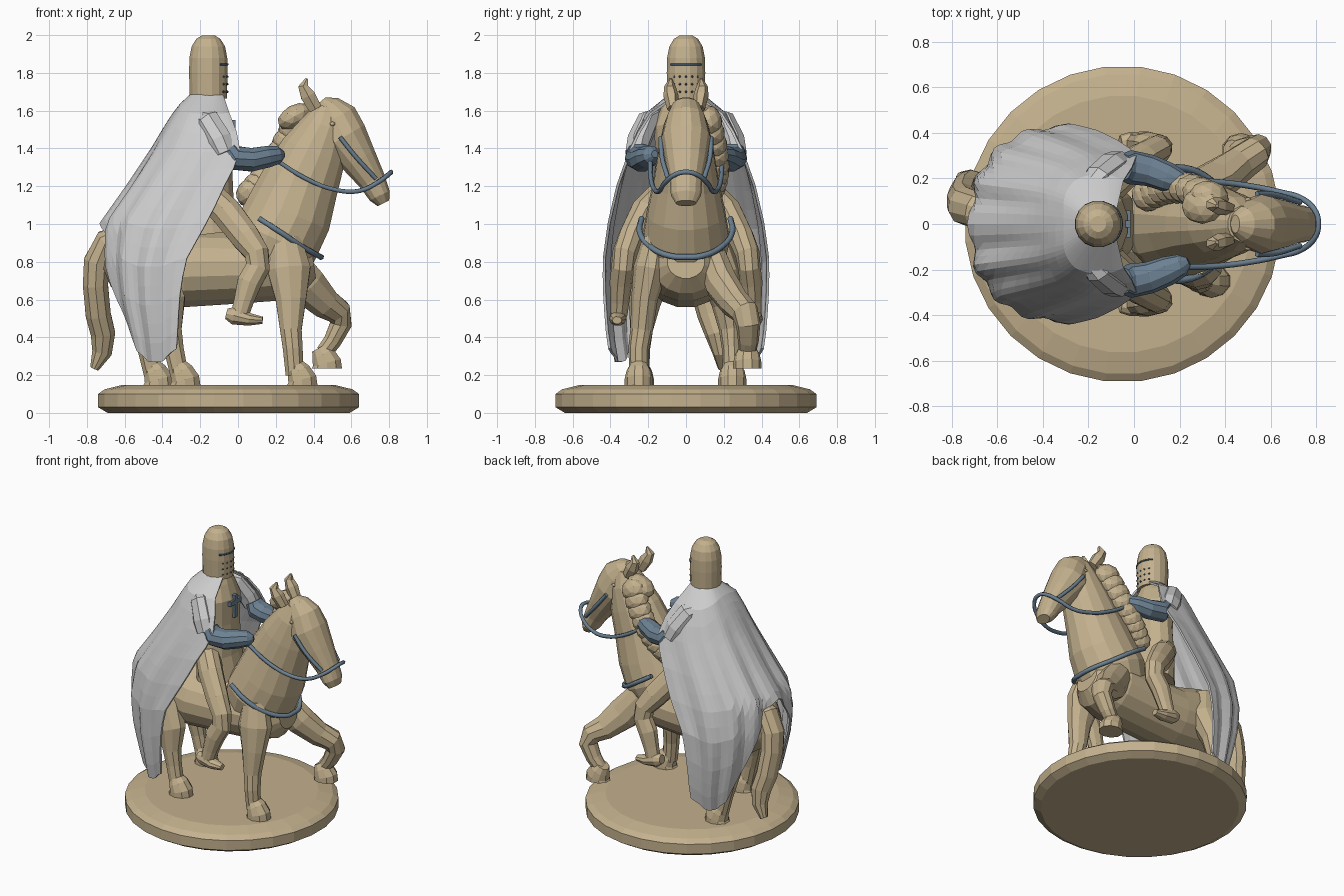
import bpy, bmesh, math
from mathutils import Vector


def material(name, rgb):
    m = bpy.data.materials.new(name)
    m.diffuse_color = (*rgb, 1)
    return m


TAN = material("tan", (0.55, 0.44, 0.27))
STEEL = material("steel_blue", (0.15, 0.22, 0.29))
DARK = material("dark_steel", (0.06, 0.10, 0.14))


def finish(name, bm, mat):
    bmesh.ops.recalc_face_normals(bm, faces=bm.faces)
    me = bpy.data.meshes.new(name)
    bm.to_mesh(me)
    bm.free()
    if mat:
        me.materials.append(mat)
    ob = bpy.data.objects.new(name, me)
    bpy.context.collection.objects.link(ob)
    return ob


def tube(name, secs, mat=TAN, n=10, side=1):
    """Loft of ellipses; section = x, y, z, radius in the xz plane, radius across y."""
    bm = bmesh.new()
    pts = [Vector((s[0], s[1] * side, s[2])) for s in secs]
    rings = []
    for i, s in enumerate(secs):
        t = (pts[min(i + 1, len(pts) - 1)] - pts[max(i - 1, 0)]).normalized()
        across = (Vector((0, 1, 0)) - t * t.y).normalized()
        up = t.cross(across)
        rings.append([bm.verts.new(pts[i] + up * s[3] * math.cos(a) + across * s[4] * math.sin(a))
                      for a in (2 * math.pi * (k + .5) / n for k in range(n))])
    for a, b in zip(rings, rings[1:]):
        for k in range(n):
            bm.faces.new((a[k], a[(k + 1) % n], b[(k + 1) % n], b[k]))
    bm.faces.new(rings[0])
    bm.faces.new(rings[-1])
    return finish(name, bm, mat)


def lathe(name, prof, cx, n, mat=TAN):
    return tube(name, [(cx, 0, z, r, r) for r, z in prof], mat, n)


def strap(name, pts, r=0.013, mat=STEEL):
    cu = bpy.data.curves.new(name, 'CURVE')
    cu.dimensions = '3D'
    cu.bevel_depth = r
    cu.bevel_resolution = 1
    cu.resolution_u = 4
    cu.use_fill_caps = True
    sp = cu.splines.new('BEZIER')
    sp.bezier_points.add(len(pts) - 1)
    for p, co in zip(sp.bezier_points, pts):
        p.co = co
        p.handle_left_type = p.handle_right_type = 'AUTO'
    cu.materials.append(mat)
    ob = bpy.data.objects.new(name, cu)
    bpy.context.collection.objects.link(ob)


def blob(name, co, size, mat=TAN, rot=(0, 0, 0)):
    bm = bmesh.new()
    bmesh.ops.create_icosphere(bm, subdivisions=2, radius=1)
    ob = finish(name, bm, mat)
    ob.location, ob.scale, ob.rotation_euler = co, size, rot


def box(name, co, size, mat):
    bm = bmesh.new()
    bmesh.ops.create_cube(bm, size=1)
    ob = finish(name, bm, mat)
    ob.location, ob.scale = co, size


# Round base
lathe("base", [(.645, 0), (.695, .03), (.695, .10), (.66, .125), (.565, .148)], -.05, 28)

# Horse body, neck, head, tail
tube("horse_body", [(-.70, 0, .84, .08, .08), (-.64, 0, .83, .17, .15), (-.50, 0, .80, .23, .22),
                    (-.28, 0, .76, .205, .225), (0, 0, .765, .19, .22), (.2, 0, .78, .19, .22),
                    (.33, 0, .79, .16, .18), (.40, 0, .80, .09, .1)], n=16)
tube("horse_neck", [(.14, 0, .78, .22, .20), (.20, 0, .92, .24, .235), (.27, 0, 1.06, .235, .21),
                    (.33, 0, 1.22, .21, .175), (.40, 0, 1.38, .18, .15), (.46, 0, 1.52, .13, .12),
                    (.48, 0, 1.62, .07, .08)], n=16)
tube("horse_head", [(.445, 0, 1.655, .025, .04), (.47, 0, 1.625, .075, .075), (.51, 0, 1.56, .125, .105),
                    (.56, 0, 1.46, .13, .13), (.64, 0, 1.34, .10, .11), (.71, 0, 1.23, .075, .085),
                    (.75, 0, 1.15, .06, .08), (.77, 0, 1.11, .035, .055)], n=14)
tube("horse_tail", [(-.60, .03, .95, .05, .06), (-.69, .06, .91, .07, .08), (-.745, .08, .80, .075, .085),
                    (-.755, .10, .68, .07, .085), (-.74, .14, .52, .07, .08), (-.715, .17, .42, .068, .07),
                    (-.72, .19, .32, .055, .05), (-.76, .2, .235, .025, .03)], n=10)
for s in (1, -1):
    tube("horse_ear", [(.41, .07, 1.61, .04, .03), (.37, .08, 1.68, .045, .04),
                       (.345, .085, 1.73, .03, .03), (.365, .08, 1.77, .008, .008)], n=6, side=s)
    blob("horse_eye", (.50, .105 * s, 1.53), (.016, .012, .012))

# Mane locks falling on one side
for i in range(9):
    f = i / 8
    blob("mane_lock", (.33 - .27 * f, .12 + .04 * math.sin(3 * f), 1.55 - .38 * f - .04 * math.sin(3 * f)),
         (.09 - .02 * f, .07, .08), rot=(.5, .5, 0))
blob("forelock", (.30, .08, 1.57), (.10, .08, .06), rot=(0, -.5, 0))


# Legs and hooves
def hoof(x, y, z):
    tube("hoof", [(x - .01, y, z + .11, .045, .045), (x + .01, y, z + .075, .065, .065),
                  (x + .03, y, z + .03, .08, .075), (x + .03, y, z, .085, .075)], n=10)


tube("front_leg_standing", [(.25, -.16, .92, .09, .07), (.27, -.19, .76, .12, .09), (.28, -.22, .60, .085, .07),
                            (.28, -.235, .44, .06, .06), (.29, -.25, .34, .055, .055),
                            (.30, -.25, .20, .05, .05)], n=10)
hoof(.31, -.25, .148)
tube("front_leg_raised", [(.25, .14, .82, .10, .08), (.36, .19, .68, .11, .09), (.46, .26, .58, .085, .08),
                          (.53, .31, .535, .072, .075), (.545, .33, .47, .06, .065), (.50, .33, .38, .05, .055),
                          (.455, .325, .32, .045, .045)], n=10)
hoof(.44, .325, .235)
for x, s in ((-.32, -1), (-.46, 1)):
    tube("rear_leg", [(-.50, .13, .90, .12, .10), (-.47, .18, .74, .14, .11), (x - .05, .22, .58, .10, .085),
                      (x - .04, .235, .44, .065, .06), (x - .02, .24, .34, .055, .05),
                      (x + .01, .245, .20, .05, .05)], n=10, side=s)
    hoof(x + .01, .245 * s, .148)

# Rider torso and great helm
tube("rider_torso", [(-.13, 0, .95, .15, .19), (-.15, 0, 1.12, .13, .18), (-.15, 0, 1.35, .12, .16),
                     (-.15, 0, 1.52, .125, .17), (-.16, 0, 1.62, .10, .13), (-.16, 0, 1.70, .07, .07)], n=14)
lathe("helmet", [(.10, 1.665), (.104, 1.80), (.102, 1.88), (.09, 1.94), (.065, 1.98), (.035, 1.998)], -.157, 16)
strap("visor_slit", [(-.157 + .102 * math.cos(a), .102 * math.sin(a), 1.845) for a in
                     (math.radians(d) for d in range(-52, 53, 13))], .006, DARK)
for z in (1.70, 1.74, 1.78):
    for a in (-.65, -.33, 0, .33, .65):
        blob("breath_hole", (-.157 + .101 * math.cos(a), .101 * math.sin(a), z), (.006, .006, .006), DARK)
box("chest_cross_upright", (-.027, 0, 1.47), (.025, .03, .16), STEEL)
box("chest_cross_bar", (-.027, 0, 1.50), (.025, .12, .03), STEEL)

# Rider limbs and horse tack on each side
for s in (1, -1):
    tube("rider_leg", [(-.14, .14, 1.14, .08, .08), (-.06, .22, 1.06, .085, .08), (.04, .29, .93, .08, .07),
                       (.10, .325, .845, .068, .065), (.105, .335, .77, .068, .06), (.06, .345, .69, .068, .06),
                       (.03, .35, .59, .055, .05), (.01, .355, .52, .05, .045)], n=10, side=s)
    tube("rider_boot", [(-.06, .355, .525, .03, .035), (-.02, .358, .515, .05, .045),
                        (.06, .362, .495, .035, .045), (.13, .365, .49, .02, .025)], n=10, side=s)
    tube("sleeve", [(-.20, .15, 1.57, .04, .04), (-.16, .20, 1.545, .07, .06), (-.10, .25, 1.44, .075, .065),
                    (-.07, .265, 1.37, .065, .06)], None, 8, s)
    tube("forearm", [(-.05, .25, 1.40, .05, .06), (-.02, .25, 1.35, .07, .075), (.07, .235, 1.34, .065, .07),
                     (.15, .205, 1.355, .06, .065), (.21, .18, 1.365, .05, .05), (.24, .165, 1.37, .02, .02)],
         STEEL, 10, s)
    strap("cheek_strap", [(.54, .132 * s, 1.46), (.62, .128 * s, 1.36), (.73, .095 * s, 1.24)])
strap("reins", [(.20, .19, 1.34), (.36, .185, 1.24), (.52, .165, 1.18), (.64, .14, 1.175), (.74, .11, 1.22),
                (.80, .05, 1.265), (.81, 0, 1.275), (.80, -.05, 1.265), (.74, -.11, 1.22), (.64, -.14, 1.175),
                (.52, -.165, 1.18), (.36, -.185, 1.24), (.20, -.19, 1.34)])
strap("breast_strap", [(.11, .235, 1.03), (.22, .245, .96), (.34, .19, .88), (.43, .08, .83), (.44, 0, .825),
                       (.43, -.08, .83), (.34, -.19, .88), (.22, -.245, .96), (.11, -.235, 1.03)], .016)

# Draped cape: rows of z, centre x, depth behind, half width, wrap angle
ROWS = [(1.68, -.16, .09, .09, 150), (1.62, -.165, .15, .19, 125), (1.52, -.13, .25, .245, 112),
        (1.40, -.09, .36, .295, 103), (1.20, -.10, .48, .36, 92), (1.00, -.17, .55, .405, 90),
        (.80, -.28, .44, .43, 90), (.60, -.31, .375, .425, 90), (.40, -.32, .30, .41, 90), (.26, -.33, .25, .385, 90)]
HEM = [(0, 1.0), (.1, .95), (.2, .82), (.35, .55), (.5, .33), (.65, .27), (.85, .27), (1, .34)]


def lerp_row(table, key):
    for a, b in zip(table, table[1:]):
        if min(a[0], b[0]) <= key <= max(a[0], b[0]):
            f = (key - a[0]) / (b[0] - a[0])
            return [p + (q - p) * f for p, q in zip(a, b)]
    return table[-1]


def spow(v, p):
    return math.copysign(abs(v) ** p, v)


bm = bmesh.new()
COLS, STEPS = 44, 14
grid = []
for j in range(STEPS + 1):
    line = []
    for i in range(COLS + 1):
        s = 2 * i / COLS - 1
        v = j / STEPS
        z = 1.68 - v * (1.68 - lerp_row(HEM, abs(s))[1])
        _, cx, depth, half, wrap = lerp_row(ROWS, z)
        phi = s * math.radians(wrap)
        fold = 1 + .028 * min(1, 1.4 * v) * (math.cos(s * math.pi * 8) - .5)
        line.append(bm.verts.new((cx - depth * spow(math.cos(phi), .85) * fold,
                                  half * spow(math.sin(phi), .8) * fold, z)))
    grid.append(line)
for a, b in zip(grid, grid[1:]):
    for i in range(COLS):
        bm.faces.new((a[i], a[i + 1], b[i + 1], b[i]))
cape = finish("cape", bm, None)
sol = cape.modifiers.new("thickness", 'SOLIDIFY')
sol.thickness = .014
sol.offset = 0
